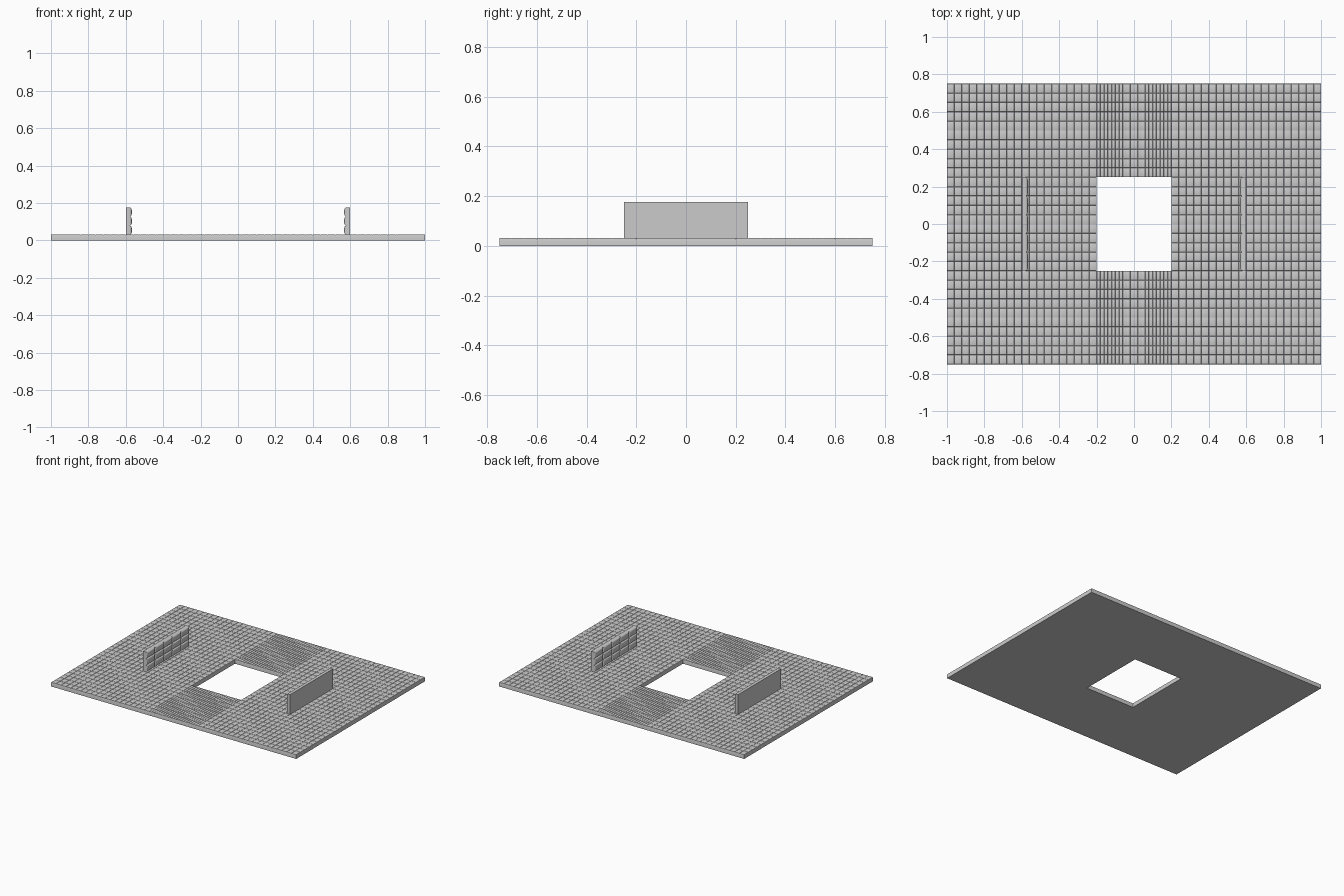
import bpy, bmesh, math
from mathutils import Matrix

if "Cube" in bpy.data.objects:
    bpy.data.objects.remove(bpy.data.objects["Cube"])


def cushioned_panel(name, x0, x1, y0, y1, nx, ny, thick, radius, steps, matrix=None):
    """Flat-backed panel whose face is a grid of rounded cushion tiles."""
    bm = bmesh.new()
    dx, dy = (x1 - x0) / nx, (y1 - y0) / ny

    def ring(i, j, inset, z):
        a, b = x0 + i * dx + inset, x0 + (i + 1) * dx - inset
        c, d = y0 + j * dy + inset, y0 + (j + 1) * dy - inset
        return [bm.verts.new(p) for p in ((a, c, z), (b, c, z), (b, d, z), (a, d, z))]

    for i in range(nx):
        for j in range(ny):
            bottom = ring(i, j, 0, 0)
            bm.faces.new(bottom[::-1])
            prev = ring(i, j, 0, thick - radius)
            # Outer edge of the panel only
            on_edge = (j == 0, i == nx - 1, j == ny - 1, i == 0)
            for k in range(4):
                if on_edge[k]:
                    n = (k + 1) % 4
                    bm.faces.new((bottom[k], bottom[n], prev[n], prev[k]))
            # Rounded cushion rim and flat top
            for s in range(1, steps + 1):
                t = math.pi / 2 * s / steps
                cur = ring(i, j, radius * (1 - math.cos(t)),
                           thick - radius + radius * math.sin(t))
                for k in range(4):
                    n = (k + 1) % 4
                    bm.faces.new((prev[k], prev[n], cur[n], cur[k]))
                prev = cur
            bm.faces.new(prev)
    bmesh.ops.remove_doubles(bm, verts=bm.verts, dist=1e-5)
    if matrix:
        bm.transform(matrix)
    bmesh.ops.recalc_face_normals(bm, faces=bm.faces)
    mesh = bpy.data.meshes.new(name)
    bm.to_mesh(mesh)
    bm.free()
    obj = bpy.data.objects.new(name, mesh)
    bpy.context.collection.objects.link(obj)
    bpy.ops.object.select_all(action='DESELECT')
    obj.select_set(True)
    bpy.context.view_layer.objects.active = obj
    bpy.ops.object.shade_smooth_by_angle(angle=math.radians(32))
    return obj


# Floor: two wide sides and two strips around the central opening
T, R = 0.032, 0.004
cushioned_panel("floor_left", -1, -0.2, -0.75, 0.75, 20, 30, T, R, 2)
cushioned_panel("floor_right", 0.2, 1, -0.75, 0.75, 20, 30, T, R, 2)
cushioned_panel("floor_front", -0.2, 0.2, -0.75, -0.25, 20, 10, T, R, 2)
cushioned_panel("floor_back", -0.2, 0.2, 0.25, 0.75, 20, 10, T, R, 2)

# Low walls with cushions facing the opening
for name, side in (("wall_left", -1), ("wall_right", 1)):
    turn = Matrix(((0, 0, -side, side * 0.6),
                   (1, 0, 0, 0),
                   (0, 1, 0, 0.03),
                   (0, 0, 0, 1)))
    cushioned_panel(name, -0.25, 0.25, 0, 0.146, 5, 3, 0.032, 0.013, 4, turn)
